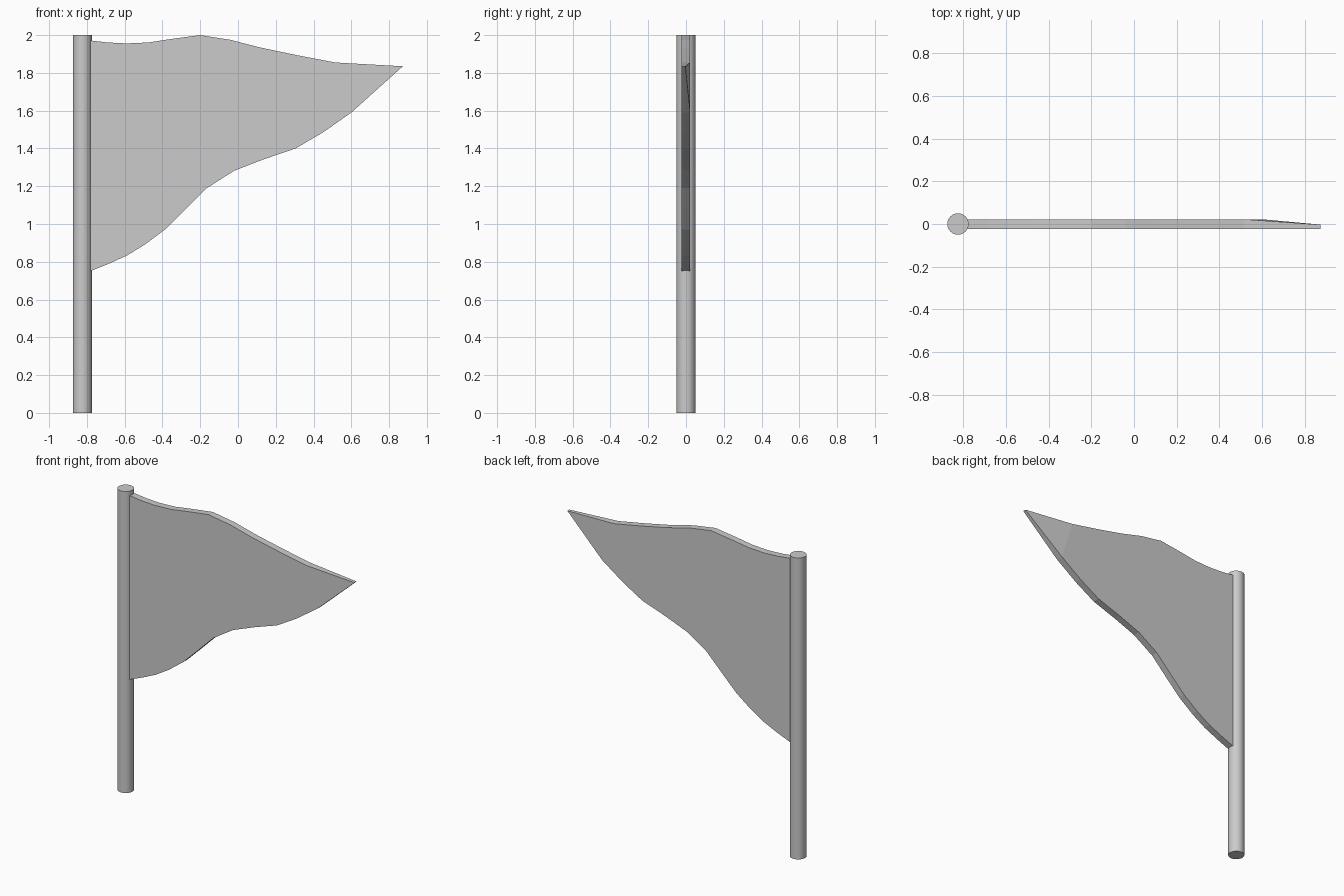
import bpy, bmesh

if "Cube" in bpy.data.objects:
    bpy.data.objects.remove(bpy.data.objects["Cube"])

# Pole
bpy.ops.mesh.primitive_cylinder_add(vertices=32, radius=0.05, depth=2, location=(-0.824, 0, 1))
pole = bpy.context.object
pole.name = "pole"
bpy.ops.object.shade_smooth_by_angle()

# Flag outline in x, z: upper edge and lower edge from the pole to the tip
upper = [(-0.785, 1.972), (-0.69, 1.961), (-0.59, 1.956), (-0.475, 1.961), (-0.35, 1.98),
         (-0.2, 2.0), (-0.04, 1.975), (0.115, 1.935), (0.315, 1.893), (0.515, 1.855)]
lower = [(-0.785, 0.749), (-0.69, 0.787), (-0.59, 0.832), (-0.49, 0.893), (-0.385, 0.972),
         (-0.275, 1.08), (-0.165, 1.19), (-0.02, 1.282), (0.135, 1.342), (0.305, 1.4),
         (0.45, 1.485), (0.6, 1.59)]
tip = (0.873, 1.835)
outline = lower + [tip] + upper[::-1]
tip_index = len(lower)

bm = bmesh.new()
front = [bm.verts.new((x, -0.024, z)) for x, z in outline]
back = [bm.verts.new((x, 0.022, z)) for x, z in outline]
back[tip_index].co.y = -0.003  # the back thins out towards the tip

bm.faces.new(front)
bm.faces.new(back[:tip_index] + back[tip_index + 1:])
bm.faces.new(back[tip_index - 1:tip_index + 2])
n = len(outline)
for i in range(n):
    j = (i + 1) % n
    bm.faces.new((front[i], front[j], back[j], back[i]))
bmesh.ops.recalc_face_normals(bm, faces=bm.faces)

mesh = bpy.data.meshes.new("flag")
bm.to_mesh(mesh)
bm.free()
flag = bpy.data.objects.new("flag", mesh)
bpy.context.collection.objects.link(flag)
